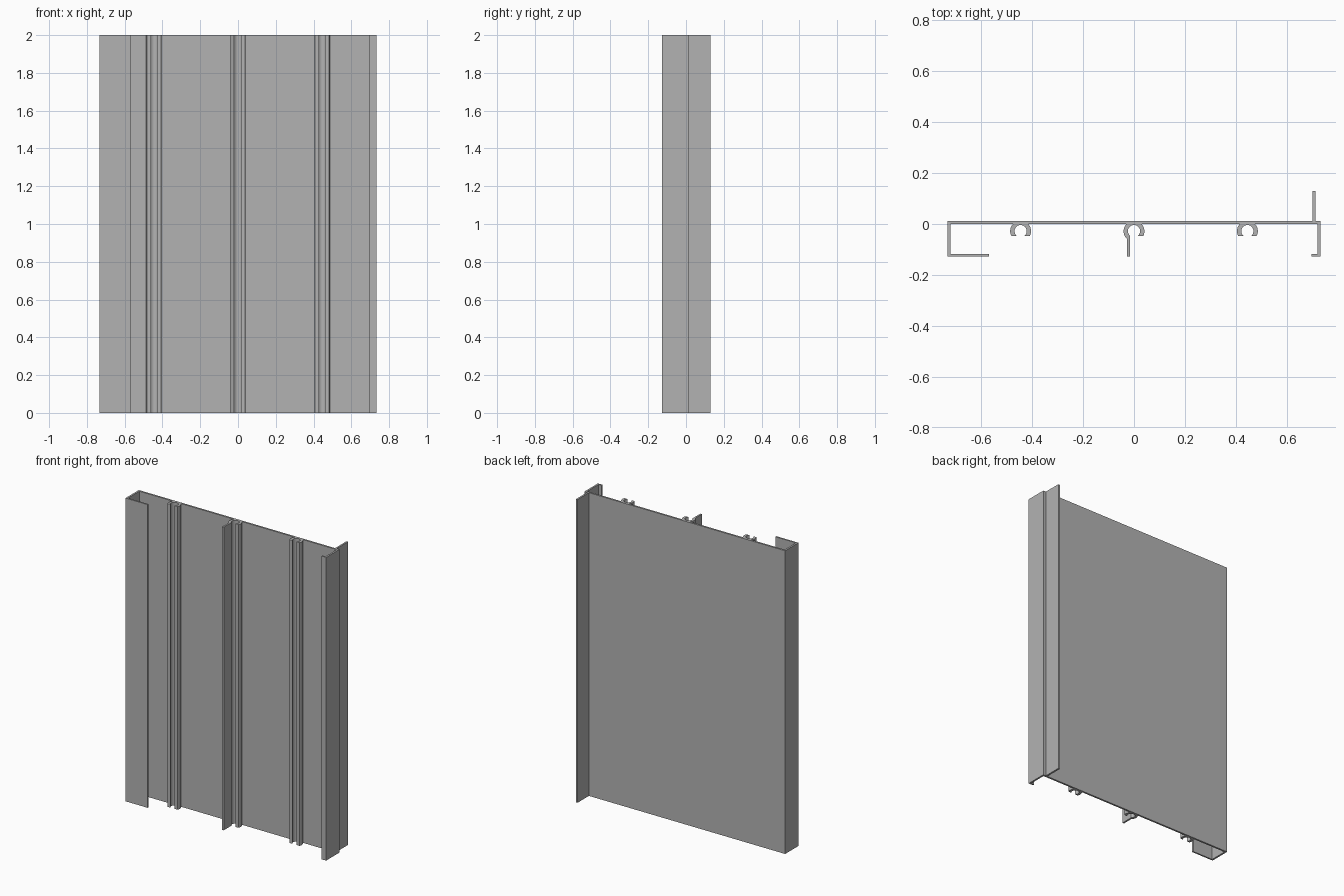
import bpy
import bmesh
from math import sin, cos, radians

if "Cube" in bpy.data.objects:
    bpy.data.objects.remove(bpy.data.objects["Cube"], do_unlink=True)

HEIGHT = 2.0
SIDE = 0.732       # outer half width
WALL = 0.012       # sheet thickness
FRONT = -0.127     # front of the flanges
LIP = 0.010        # lip thickness
BOSS_Y, OUTER, INNER = -0.028, 0.041, 0.024

aluminium = bpy.data.materials.new("plain grey aluminium")
aluminium.use_nodes = True
grey = (0.45, 0.45, 0.45, 1)
aluminium.diffuse_color = grey
aluminium.node_tree.nodes["Principled BSDF"].inputs["Base Color"].default_value = grey


def arc(cx, radius, start, end, steps):
    """Points on a screw channel arc, angles in degrees."""
    angles = [radians(start + (end - start) * i / steps) for i in range(steps + 1)]
    return [(cx + radius * cos(a), BOSS_Y + radius * sin(a)) for a in angles]


def screw_channel(cx, leg=False):
    """Open C-shaped channel, traced from its left root to its right root."""
    points = arc(cx, OUTER, 137, 214 if leg else 208, 8)
    if leg:
        points += [(cx - 0.027, -0.058), (cx - 0.027, FRONT),
                   (cx - 0.015, FRONT)]
    points += arc(cx, INNER, 230, -50, 20)
    points += arc(cx, OUTER, -28, 43, 8)
    return points


def extrude_profile(name, outline):
    bm = bmesh.new()
    face = bm.faces.new([bm.verts.new((x, y, 0)) for x, y in outline])
    result = bmesh.ops.extrude_face_region(bm, geom=[face])
    top = [v for v in result["geom"] if isinstance(v, bmesh.types.BMVert)]
    bmesh.ops.translate(bm, verts=top, vec=(0, 0, HEIGHT))
    bmesh.ops.recalc_face_normals(bm, faces=bm.faces)
    mesh = bpy.data.meshes.new(name)
    bm.to_mesh(mesh)
    bm.free()
    mesh.materials.append(aluminium)
    obj = bpy.data.objects.new(name, mesh)
    bpy.context.collection.objects.link(obj)
    return obj


# Right flange with its long lip
outline = [(-SIDE, WALL), (-SIDE, FRONT), (-0.57, FRONT), (-0.57, FRONT + LIP),
           (WALL - SIDE, FRONT + LIP), (WALL - SIDE, 0)]

# Three screw channels on the web, the middle one with a leg
for x in (-0.445, 0, 0.445):
    outline += screw_channel(x, leg=(x == 0))

# Left flange with its short lip
outline += [(SIDE - WALL, 0), (SIDE - WALL, FRONT + LIP), (0.697, FRONT + LIP),
            (0.697, FRONT), (SIDE, FRONT), (SIDE, WALL)]

# Rear fin
outline += [(0.712, WALL), (0.712, 0.13), (0.70, 0.13), (0.70, WALL)]

panel = extrude_profile("panel_extrusion", outline)
